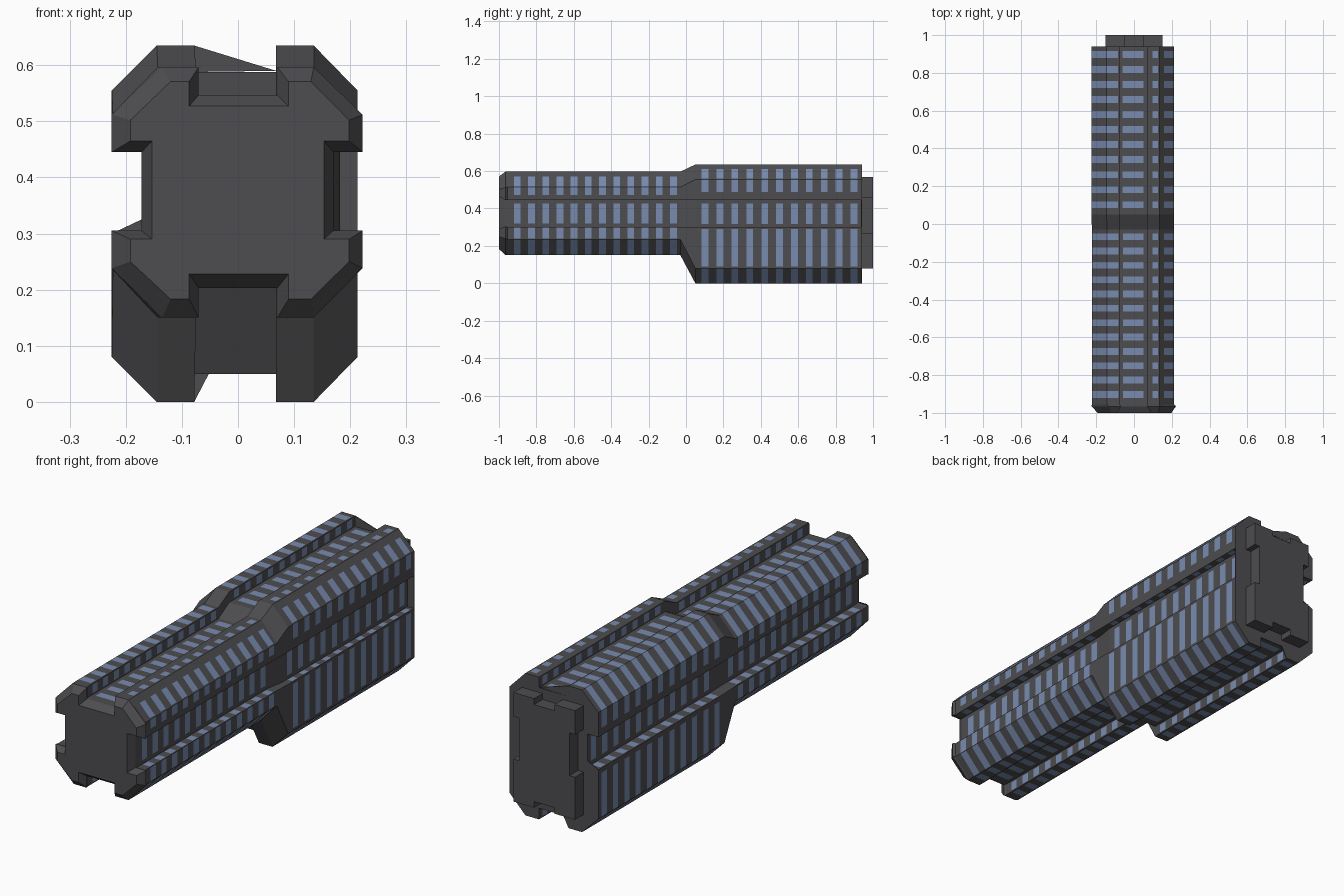
import bpy, bmesh

if "Cube" in bpy.data.objects:
    bpy.data.objects.remove(bpy.data.objects["Cube"])


def material(name, rgb):
    m = bpy.data.materials.new(name)
    m.diffuse_color = (*rgb, 1)
    m.use_nodes = True
    m.node_tree.nodes["Principled BSDF"].inputs["Base Color"].default_value = m.diffuse_color
    return m


GREY = material("dark grey", (0.075, 0.073, 0.079))
BLUE = material("steel blue", (0.19, 0.26, 0.43))


def profile(gl, gr, cl, cr, xl, xr, fl, fr, zb, zc0, fb, zg0, zg1, ft, zc, zt):
    """Chamfered section with one groove per side, clockwise from the top groove.
    g: groove edge, c: chamfer start, x: sides, f: groove floors, z: levels."""
    return [(gl, ft), (gr, ft), (gr, zt), (cr, zt), (xr, zc), (xr, zg1),
            (fr, zg1), (fr, zg0), (xr, zg0), (xr, zc0), (cr, zb), (gr, zb),
            (gr, fb), (gl, fb), (gl, zb), (cl, zb), (xl, zc0), (xl, zg0),
            (fl, zg0), (fl, zg1), (xl, zg1), (xl, zc), (cl, zt), (gl, zt)]


FACE = profile(-.087, .09, -.12, .13, -.192, .198, -.153, .153,
               .183, .25, .228, .29, .465, .527, .502, .571)
RIM = profile(-.07, .07, -.135, .135, -.225, .222, -.172, .17,
              .15, .238, .203, .305, .445, .547, .512, .597)
SMALL = profile(-.075, .068, -.143, .135, -.223, .213, -.172, .17,
                .15, .235, .203, .302, .445, .547, .514, .597)
LARGE = profile(-.078, .068, -.145, .135, -.225, .213, -.172, .182,
                0, .08, .05, .30, .445, .588, .555, .635)

# Unpainted margins at the start and end of each facet
MARGIN = {2: (.45, .1), 3: (.3, .05), 4: (0, .4), 8: (.05, .05), 9: (0, 0),
          15: (0, 0), 16: (0, .1), 20: (.3, 0), 21: (0, 0), 22: (0, .1)}


def split(pts):
    out = []
    for i, (x0, z0) in enumerate(pts):
        x1, z1 = pts[(i + 1) % len(pts)]
        a, b = MARGIN.get(i, (.12, .12))
        for t in (0, a, 1 - b):
            out.append((x0 + (x1 - x0) * t, z0 + (z1 - z0) * t))
    return out


def finish(bm, name):
    bmesh.ops.remove_doubles(bm, verts=bm.verts, dist=1e-5)
    bmesh.ops.recalc_face_normals(bm, faces=bm.faces)
    me = bpy.data.meshes.new(name)
    bm.to_mesh(me)
    bm.free()
    ob = bpy.data.objects.new(name, me)
    bpy.context.collection.objects.link(ob)
    me.materials.append(GREY)
    me.materials.append(BLUE)
    return ob


# Rings along the length: (y, section, stripe begins here)
rings = [(-1, FACE, False), (-.965, RIM, False), (-.955, SMALL, False)]


def stripes(first, last, count, section, width=.036):
    for i in range(count):
        y = first + (last - first) * i / (count - 1)
        rings.append((y - width / 2, section, True))
        rings.append((y + width / 2, section, False))


stripes(-.902, -.067, 12, SMALL)
rings.append((-.03, SMALL, False))
rings.append((.05, LARGE, False))
stripes(.102, .898, 11, LARGE)
rings.append((.94, LARGE, False))

# Grooved body
bm = bmesh.new()
loops = [[bm.verts.new((x, y, z)) for x, z in split(sec)] for y, sec, s in rings]
n = len(loops[0])
for k in range(len(loops) - 1):
    for j in range(n):
        f = bm.faces.new((loops[k][j], loops[k][(j + 1) % n],
                          loops[k + 1][(j + 1) % n], loops[k + 1][j]))
        f.material_index = int(rings[k][2] and j % 3 == 1)
bm.faces.new(loops[0])
bm.faces.new(loops[-1])
finish(bm, "grooved_body")


def extrusion(name, polys, y0, y1):
    bm = bmesh.new()
    for pts in polys:
        a, b = ([bm.verts.new((x, y, z)) for x, z in pts] for y in (y0, y1))
        bm.faces.new(a)
        bm.faces.new(b)
        for i in range(len(pts)):
            j = (i + 1) % len(pts)
            bm.faces.new((a[i], a[j], b[j], b[i]))
    return finish(bm, name)


# Thin webs closing parts of the grooves at the back end
extrusion("groove_webs", [
    [(-.078, .635), (.068, .590), (-.078, .588)],
    [(-.172, .325), (-.225, .30), (-.172, .30)],
    [(-.078, 0), (-.052, .05), (-.078, .05)],
    [(.182, .30), (.213, .30), (.213, .445), (.182, .445)]], .936, .94)

# Notched plug on the back end
half = [(.05, .54), (.05, .567), (.152, .567), (.152, .46), (.125, .46),
        (.125, .27), (.152, .27), (.152, .08), (.05, .08), (.05, .107)]
extrusion("end_plug", [half + [(-x, z) for x, z in reversed(half)]], .94, 1)
